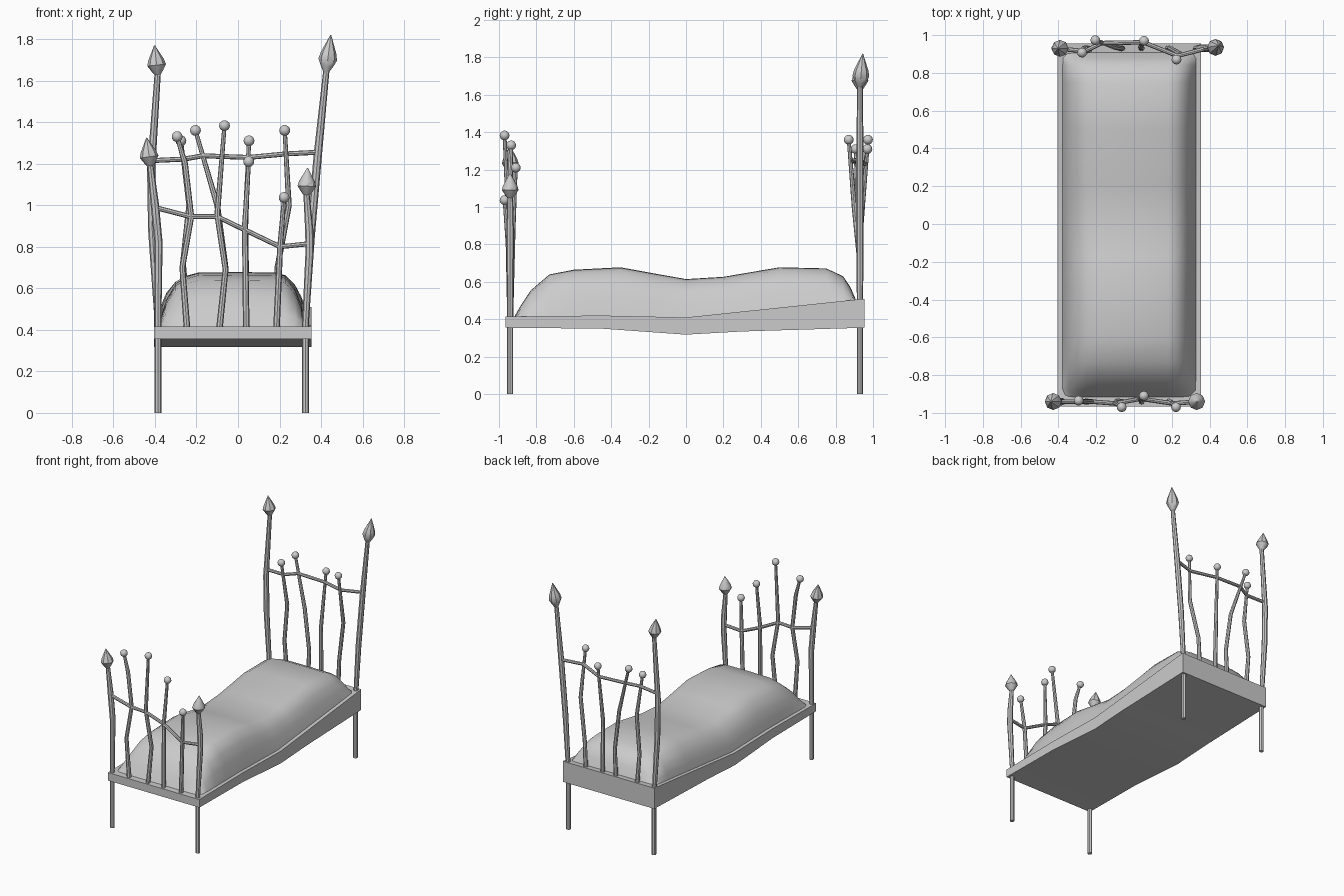
import bpy, bmesh, math
from mathutils import Vector

cube = bpy.data.objects.get("Cube")
if cube:
    bpy.data.objects.remove(cube, do_unlink=True)

grey = bpy.data.materials.new("plain grey")
grey.use_nodes = True
grey.diffuse_color = (0.6, 0.6, 0.6, 1)
grey.node_tree.nodes["Principled BSDF"].inputs["Base Color"].default_value = (0.6, 0.6, 0.6, 1)


def finish(bm, name, angle=40):
    bmesh.ops.recalc_face_normals(bm, faces=bm.faces)
    mesh = bpy.data.meshes.new(name)
    bm.to_mesh(mesh)
    bm.free()
    obj = bpy.data.objects.new(name, mesh)
    bpy.context.collection.objects.link(obj)
    mesh.materials.append(grey)
    bpy.ops.object.select_all(action='DESELECT')
    obj.select_set(True)
    bpy.context.view_layer.objects.active = obj
    if angle:
        bpy.ops.object.shade_smooth_by_angle(angle=math.radians(angle))
    return obj


def loft(bm, rings, closed=True):
    """Skin vertex rings; closed rings also get end caps."""
    rows = [[bm.verts.new(p) for p in ring] for ring in rings]
    n = len(rows[0])
    for a, b in zip(rows, rows[1:]):
        for i in range(n if closed else n - 1):
            j = (i + 1) % n
            bm.faces.new((a[i], a[j], b[j], b[i]))
    if closed:
        bm.faces.new(rows[0])
        bm.faces.new(rows[-1])


def tube(bm, points, radii, sides=8):
    """Round bar through bent path points, one radius per point."""
    pts = [Vector(p) for p in points]
    rings = []
    for i, p in enumerate(pts):
        d = (pts[min(i + 1, len(pts) - 1)] - pts[max(i - 1, 0)]).normalized()
        ref = Vector((0, 1, 0))
        u = d.cross(ref).normalized()
        v = d.cross(u)
        rings.append([p + radii[i] * (math.cos(t) * u + math.sin(t) * v)
                      for t in (2 * math.pi * k / sides for k in range(sides))])
    loft(bm, rings)


def post(name, path, tip):
    """Bent corner post with a pointed bud on top."""
    bm = bmesh.new()
    tube(bm, path, [0.016, 0.016, 0.02, 0.02, 0.015])
    base, tip = Vector(path[-1]), Vector(tip)
    shape = [(-0.02, 0.014), (0.12, 0.028), (0.32, 0.045), (0.5, 0.038),
             (0.75, 0.02), (1, 0.002)]
    tube(bm, [base.lerp(tip, t) for t, r in shape], [r for t, r in shape])
    finish(bm, name)


def baluster(name, path):
    """Thin bent rod with a ball on top."""
    bm = bmesh.new()
    tube(bm, path, [0.016] + [0.014] * (len(path) - 2) + [0.010])
    ball = bmesh.ops.create_uvsphere(bm, u_segments=12, v_segments=8, radius=0.026)
    bmesh.ops.translate(bm, verts=ball["verts"], vec=path[-1])
    finish(bm, name)


def rail(name, path):
    bm = bmesh.new()
    tube(bm, path, [0.012] * len(path))
    finish(bm, name)


def interp(table, y):
    for (a, za), (b, zb) in zip(table, table[1:]):
        if y <= b:
            return za + (zb - za) * max(0, (y - a) / (b - a))
    return table[-1][1]


# Sagging bed frame
top = [(-0.965, 0.415), (-0.45, 0.42), (0, 0.41), (0.955, 0.51)]
bottom = [(-0.965, 0.355), (-0.45, 0.35), (0, 0.318), (0.3, 0.335), (0.955, 0.355)]
bm = bmesh.new()
loft(bm, [[(x, y, interp(t, y)) for x, t in
           ((-0.405, bottom), (0.355, bottom), (0.355, top), (-0.405, top))]
          for y in (-0.965, -0.45, 0, 0.3, 0.955)])
finish(bm, "bed_frame", 25)

# Puffy mattress: spine heights along the bed, height fraction across it
spine = [(-0.92, 0.41), (-0.88, 0.48), (-0.83, 0.555), (-0.73, 0.64), (-0.6, 0.665),
         (-0.35, 0.678), (-0.17, 0.645), (0, 0.615), (0.2, 0.627), (0.5, 0.678),
         (0.75, 0.672), (0.84, 0.63), (0.88, 0.57), (0.91, 0.5)]
across = [(-0.38, 0), (-0.365, 0.25), (-0.345, 0.5), (-0.3, 0.79), (-0.25, 0.92),
          (-0.19, 0.99), (0, 1), (0.18, 0.99), (0.23, 0.93), (0.275, 0.7),
          (0.305, 0.4), (0.33, 0)]
bm = bmesh.new()
rows = []
for y, z in spine:
    base = interp(top, y) - 0.005
    squeeze = 0.95 if abs(y) > 0.89 else 1
    rows.append([(-0.025 + (x + 0.025) * squeeze, y, base + max(0, z - base) * p)
                 for x, p in across])
loft(bm, rows, closed=False)
finish(bm, "mattress", 80)

# Corner posts
F, B = -0.94, 0.93
post("foot_post_right", [(-0.385, F, 0), (-0.385, F, 0.43), (-0.383, F, 0.82),
     (-0.40, F, 1.0), (-0.422, F, 1.19)], (-0.44, F, 1.325))
post("foot_post_left", [(0.325, F, 0), (0.325, F, 0.43), (0.345, F, 0.78),
     (0.343, F, 0.88), (0.33, F, 1.05)], (0.335, F, 1.18))
post("head_post_right", [(-0.385, B, 0), (-0.385, B, 0.43), (-0.413, B, 0.88),
     (-0.418, B, 1.17), (-0.387, B, 1.63)], (-0.402, B, 1.77))
post("head_post_left", [(0.325, B, 0), (0.325, B, 0.43), (0.35, B, 0.85),
     (0.385, B, 1.25), (0.425, B, 1.645)], (0.447, 0.945, 1.82))

# Footboard rods and rail
foot = [
    [(-0.245, F, 0.4), (-0.268, F, 0.7), (-0.225, F, 0.945), (-0.255, F, 1.2), (-0.293, -0.935, 1.33)],
    [(-0.09, F, 0.4), (-0.06, F, 0.69), (-0.10, -0.95, 0.955), (-0.065, -0.97, 1.383)],
    [(0.04, F, 0.4), (0.033, -0.925, 0.9), (0.052, -0.91, 1.21)],
    [(0.185, F, 0.4), (0.203, -0.95, 0.8), (0.222, -0.97, 1.037)]]
for i, path in enumerate(foot):
    baluster(f"foot_rod_{i + 1}", path)
rail("foot_rail", [(-0.395, F, 0.988), (-0.23, F, 0.945), (-0.10, -0.95, 0.945),
                   (0.035, -0.925, 0.88), (0.203, -0.95, 0.80), (0.345, F, 0.815)])

# Headboard rods and rail
head = [
    [(-0.245, B, 0.48), (-0.265, B, 0.72), (-0.235, 0.92, 1.0), (-0.275, 0.907, 1.31)],
    [(-0.07, B, 0.48), (-0.06, B, 0.7), (-0.10, 0.935, 1.0), (-0.205, 0.973, 1.36)],
    [(0.04, B, 0.48), (0.035, 0.935, 0.9), (0.053, 0.97, 1.31)],
    [(0.18, B, 0.48), (0.19, B, 0.7), (0.245, 0.9, 1.0), (0.225, 0.87, 1.36)]]
for i, path in enumerate(head):
    baluster(f"head_rod_{i + 1}", path)
rail("head_rail", [(-0.41, B, 1.215), (-0.26, 0.915, 1.222), (-0.17, 0.958, 1.238),
                   (0.05, 0.962, 1.23), (0.23, 0.89, 1.247), (0.385, B, 1.255)])
